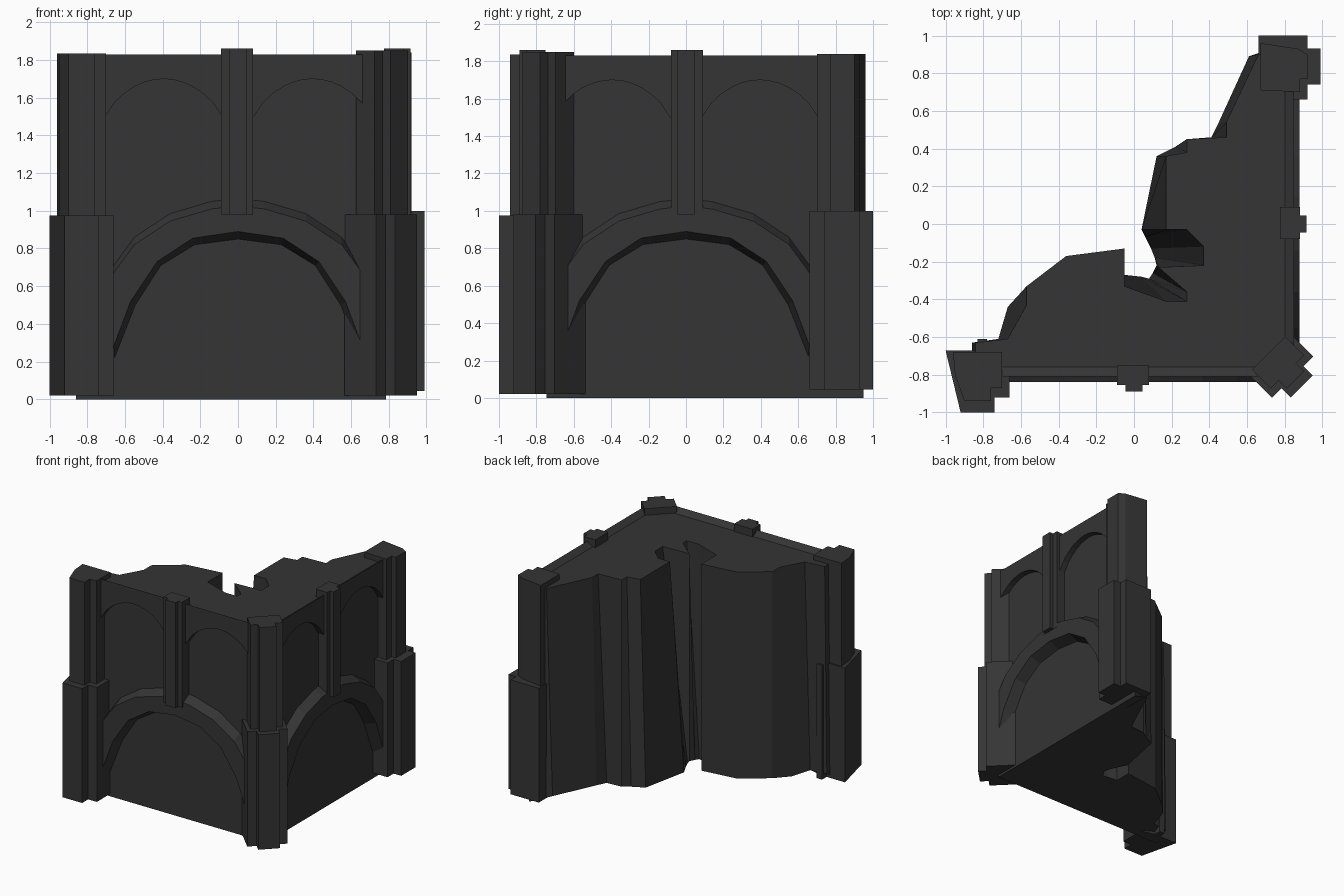
import bpy, bmesh, math

if "Cube" in bpy.data.objects:
    bpy.data.objects.remove(bpy.data.objects["Cube"])


def loft(name, rings):
    """Skin a list of equal-length rings and cap both ends; flat shaded."""
    bm = bmesh.new()
    vs = [[bm.verts.new(p) for p in r] for r in rings]
    n = len(rings[0])
    for a, b in zip(vs, vs[1:]):
        for i in range(n):
            j = (i + 1) % n
            bm.faces.new((a[i], a[j], b[j], b[i]))
    bm.faces.new(vs[0])
    bm.faces.new(vs[-1])
    bmesh.ops.recalc_face_normals(bm, faces=bm.faces)
    me = bpy.data.meshes.new(name)
    bm.to_mesh(me)
    bm.free()
    ob = bpy.data.objects.new(name, me)
    bpy.context.collection.objects.link(ob)
    mat = bpy.data.materials.get("dark_stone") or bpy.data.materials.new("dark_stone")
    mat.diffuse_color = (0.035, 0.035, 0.035, 1)
    mat.use_nodes = True
    mat.node_tree.nodes["Principled BSDF"].inputs["Base Color"].default_value = mat.diffuse_color
    me.materials.append(mat)
    return ob


def column(name, pts, z0, z1):
    return loft(name, [[(x, y, z) for x, y in pts] for z in (z0, z1)])


# wall coordinates: u along the wall, d outward, z up
def front(u, d, z):
    return (u, -d, z)


def right(u, d, z):
    return (d + 0.04, -u, z)


def panel(name, side, prof, d0, d1):
    return loft(name, [[side(u, d, z) for u, z in prof] for d in (d0, d1)])


def both(half):
    return [(-u, z) for u, z in reversed(half[1:])] + half


# ruined core: roof outline above, wider footprint below that lifts at the back
ROOF, BACK, FACE = 1.795, .07, .745
TOP = [(-.84, -FACE), (-.84, -.63), (-.67, -.61), (-.57, -.43), (-.57, -.33), (-.36, -.17),
       (-.05, -.13), (-.05, -.33), (.17, -.41), (.28, -.41), (.28, -.36),
       (.13, -.23), (.37, -.22), (.37, -.12), (.28, -.03), (.17, -.03),
       (.17, .36), (.28, .38), (.28, .45), (.49, .46), (.49, .54),
       (.66, .90), (FACE + .04, .92), (FACE + .04, -FACE)]
BASE = [(-.86, -FACE), (-.86, -.63), (-.72, -.61), (-.67, -.44), (-.57, -.33), (-.36, -.17),
        (-.05, -.13), (-.05, -.27), (.04, -.28), (.08, -.29), (.10, -.26),
        (.12, -.22), (.11, -.18), (.09, -.13), (.06, -.07), (.04, -.03),
        (.12, .36), (.22, .41), (.28, .45), (.41, .46), (.45, .54),
        (.61, .89), (FACE + .04, .95), (FACE + .04, -FACE)]
foot = [(x, y, 0 if x > .7 or y < -.7 else BACK) for x, y in BASE]
loft("ruined_core", [foot, [(x, y, ROOF) for x, y in TOP]])

# half outlines of the big arch, apex to springing
SOFFIT = both([(0, .85), (.23, .82), (.41, .71), (.545, .50), (.655, .22)])
INNER = both([(0, .89), (.24, .855), (.43, .73), (.57, .52), (.66, .28)])
OUTER = both([(0, 1.025), (.14, 1.01), (.36, .945), (.55, .82), (.66, .67)])

# top band with two blind arches
head = [(-.74, 1.83), (-.74, 1.50)]
for c in (-.395, .395):
    for i in range(13):
        t = -1 + i / 6
        head.append((c + .31 * t, 1.50 + .20 * (1 - t * t) ** .8))
head += [(.74, 1.50), (.74, 1.83)]

PIL = [(-.09, .75), (-.09, .855), (-.045, .855), (-.045, .89),
       (.045, .89), (.045, .855), (.08, .855), (.08, .75)]

NICHE, HEAD, BAND = .76, .81, .838
for side, tag in ((front, "front"), (right, "right")):
    back = [(-.74, ROOF), (-.74, .68)] + OUTER + [(.74, .68), (.74, ROOF)]
    panel(tag + "_niche_wall", side, back, FACE, NICHE)
    # coping slopes up to the outer edge
    loft(tag + "_blind_arches", [[side(u, NICHE, min(z, ROOF)) for u, z in head],
                                 [side(u, HEAD, z) for u, z in head]])
    # arch band: splayed soffit, flat face, sloping weathering on top
    rings = []
    for s, i, o in zip(SOFFIT, INNER, OUTER):
        rings.append([side(s[0], FACE, s[1]), side(i[0], BAND, i[1]),
                      side(o[0], BAND, o[1]), side(o[0], NICHE, o[1] + .04),
                      side(o[0], FACE, o[1] + .04)])
    loft(tag + "_arch_band", rings)
    off = 0 if side is front else -.015
    loft(tag + "_pilaster", [[side(u, d + off, z) for u, d in PIL] for z in (.98, 1.86)])


# corner buttress, turned 45 degrees (a outward, b sideways)
def corner(name, a0, a1, a2, w1, w2, z0, z1):
    prof = [(a0, -w1), (a1, -w1), (a1, -w2), (a2, -w2),
            (a2, w2), (a1, w2), (a1, w1), (a0, w1)]
    r = math.sqrt(.5)
    column(name, [((a + b + .02) * r, (b + .02 - a) * r) for a, b in prof], z0, z1)


corner("corner_buttress_base", .935, 1.17, 1.24, .155, .083, .02, .98)
corner("corner_buttress_shaft", .99, 1.13, 1.19, .125, .065, .98, 1.85)

# end buttresses
column("left_buttress_base", [(-1, -.67), (-.83, -.67), (-.83, -.61), (-.78, -.61), (-.78, -.67),
       (-.66, -.70), (-.66, -.92), (-.74, -.92), (-.74, -1), (-.92, -1)], .02, .975)
column("left_buttress_shaft", [(-.96, -.68), (-.70, -.68), (-.70, -.87), (-.76, -.87),
       (-.76, -.94), (-.90, -.94), (-.95, -.80)], .975, 1.835)
column("right_buttress_base", [(.66, 1), (.66, .70), (.77, .66), (.92, .66), (.92, .74), (.99, .74),
       (.99, .93), (.92, .93), (.92, 1)], .045, 1.0)
column("right_buttress_shaft", [(.67, .96), (.67, .71), (.88, .70), (.88, .77),
       (.92, .77), (.92, .90), (.87, .93)], 1.0, 1.84)
